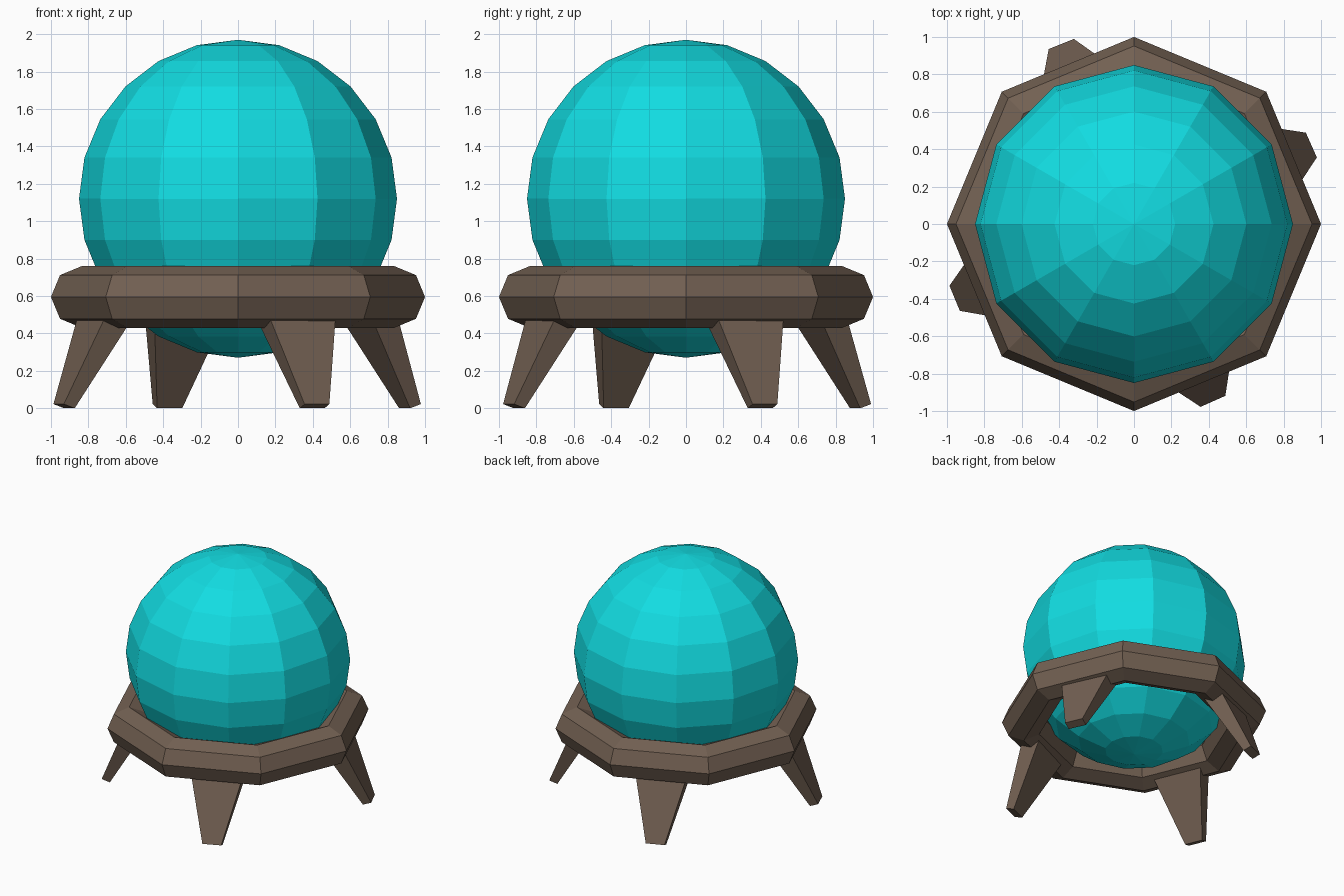
import bpy, bmesh
from math import radians, cos, sin
from mathutils import Matrix

if "Cube" in bpy.data.objects:
    bpy.data.objects.remove(bpy.data.objects["Cube"])


def material(name, rgb):
    m = bpy.data.materials.new(name)
    m.diffuse_color = (*rgb, 1)
    m.use_nodes = True
    m.node_tree.nodes["Principled BSDF"].inputs["Base Color"].default_value = m.diffuse_color
    return m


teal = material("teal_glass", (0.006, 0.72, 0.76))
brown = material("brown_wood", (0.17, 0.118, 0.085))

# Faceted ball
bpy.ops.mesh.primitive_uv_sphere_add(segments=12, ring_count=12, radius=0.85,
                                     location=(0, 0, 1.12))
ball = bpy.context.object
ball.name = "ball"
ball.data.materials.append(teal)

# Octagonal support ring
bpy.ops.mesh.primitive_torus_add(major_segments=8, minor_segments=8,
                                 major_radius=0.835, minor_radius=0.165,
                                 location=(0, 0, 0.595))
ring = bpy.context.object
ring.name = "support_ring"
ring.data.materials.append(brown)
for p in ring.data.polygons:
    p.use_smooth = False


# Tapered legs splayed outward: cross-sections of (width, inner r, inner z, outer r, outer z)
def leg(name, angle):
    bm = bmesh.new()
    loops = []
    for w, ri, zi, ro, zo in ((0.145, 0.975, 0.0, 1.038, 0.022),
                              (0.43, 0.665, 0.53, 0.815, 0.57)):
        loops.append([bm.verts.new(co) for co in (
            (ri, -w / 2, zi), (ro, -w / 2, zo), (ro, w / 2, zo), (ri, w / 2, zi))])
    low, high = loops
    bm.faces.new(low)
    bm.faces.new(high)
    for i in range(4):
        j = (i + 1) % 4
        bm.faces.new((low[i], low[j], high[j], high[i]))
    bmesh.ops.rotate(bm, verts=bm.verts, matrix=Matrix.Rotation(radians(angle), 3, 'Z'))
    bmesh.ops.recalc_face_normals(bm, faces=bm.faces)
    me = bpy.data.meshes.new(name)
    bm.to_mesh(me)
    bm.free()
    me.materials.append(brown)
    bpy.context.collection.objects.link(bpy.data.objects.new(name, me))


for name, angle in (("front_leg", -66), ("right_leg", 24),
                    ("back_leg", 112), ("left_leg", 202.5)):
    leg(name, angle)
